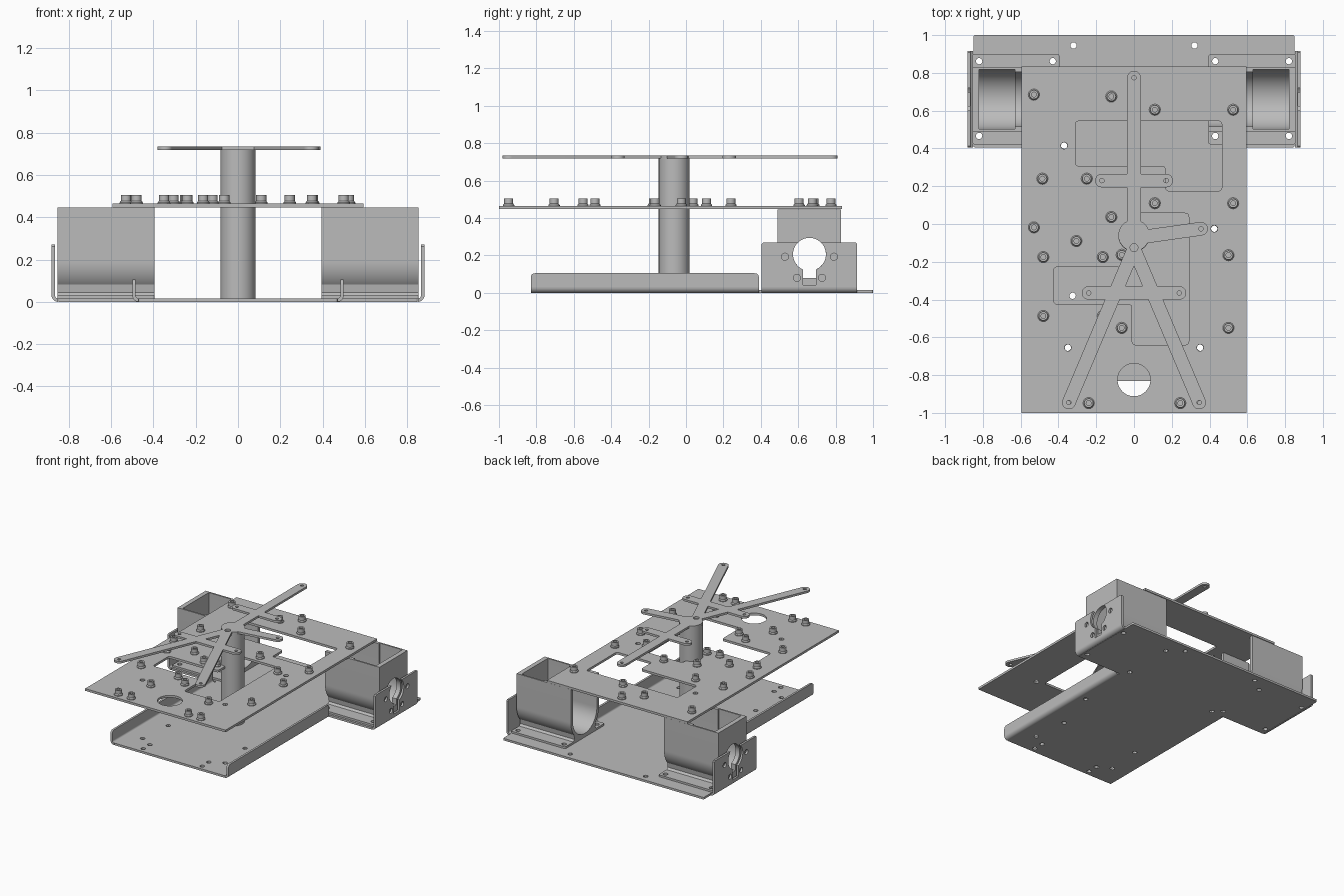
import bpy, bmesh
from math import pi, cos, sin, radians
from mathutils import Matrix, Vector

old = bpy.data.objects.get("Cube")
if old:
    bpy.data.objects.remove(old, do_unlink=True)

GREY = (0.5, 0.5, 0.5, 1)
metal = bpy.data.materials.new("plain_grey_metal")
metal.diffuse_color = GREY
metal.use_nodes = True
metal.node_tree.nodes["Principled BSDF"].inputs["Base Color"].default_value = GREY

# Profile planes: flat (xy), side (yz, thickness along x), front (xz, thickness along y)
FLAT = Matrix.Identity(4)
SIDE = Matrix(((0, 0, 1, 0), (1, 0, 0, 0), (0, 1, 0, 0), (0, 0, 0, 1)))
FRONT = Matrix(((1, 0, 0, 0), (0, 0, -1, 0), (0, 1, 0, 0), (0, 0, 0, 1)))


def link(name, mesh):
    ob = bpy.data.objects.new(name, mesh)
    bpy.context.collection.objects.link(ob)
    return ob


def finish(mesh):
    bm = bmesh.new()
    bm.from_mesh(mesh)
    bmesh.ops.remove_doubles(bm, verts=bm.verts, dist=0.0001)
    bmesh.ops.recalc_face_normals(bm, faces=bm.faces)
    bm.to_mesh(mesh)
    bm.free()
    mesh.materials.clear()
    mesh.materials.append(metal)
    mesh.shade_smooth()
    mesh.set_sharp_from_angle(angle=radians(30))


def arc(cx, cy, r, a, b, n=12):
    angles = [radians(a + (b - a) * i / n) for i in range(n + 1)]
    return [(cx + r * cos(t), cy + r * sin(t)) for t in angles]


def circle(cx, cy, r, n=24):
    return arc(cx, cy, r, 0, 360, n)[:-1]


def rect(x0, y0, x1, y1):
    return [(x0, y0), (x1, y0), (x1, y1), (x0, y1)]


def rounded(points, r=0.02, n=4):
    """Round every corner of a polygon."""
    out = []
    for i, p in enumerate(points):
        p, a, b = Vector(p), Vector(points[i - 1]), Vector(points[(i + 1) % len(points)])
        a, b = p + (a - p).normalized() * r, p + (b - p).normalized() * r
        for k in range(n + 1):
            t = k / n
            out.append(tuple(a * (1 - t) ** 2 + p * 2 * t * (1 - t) + b * t * t))
    return out


def plate(name, loops, lo, hi, plane=FLAT):
    """Extrude an outline with holes between two offsets."""
    curve = bpy.data.curves.new(name, "CURVE")
    curve.dimensions = "2D"
    curve.fill_mode = "BOTH"
    curve.extrude = (hi - lo) / 2
    for loop in loops:
        s = curve.splines.new("POLY")
        s.points.add(len(loop) - 1)
        for pt, (u, v) in zip(s.points, loop):
            pt.co = (u, v, 0, 1)
        s.use_cyclic_u = True
    tmp = link(name + "_outline", curve)
    mesh = bpy.data.meshes.new_from_object(tmp)
    bpy.data.objects.remove(tmp)
    mesh.transform(plane @ Matrix.Translation((0, 0, (lo + hi) / 2)))
    finish(mesh)
    return link(name, mesh)


def lathe(name, profile, n):
    """Turn an (r, z) profile around the z axis."""
    bm = bmesh.new()
    vs = [bm.verts.new((r, 0, z)) for r, z in profile]
    es = [bm.edges.new(e) for e in zip(vs, vs[1:])]
    bmesh.ops.spin(bm, geom=vs + es, cent=(0, 0, 0), axis=(0, 0, 1),
                   angle=2 * pi, steps=n, use_merge=True)
    mesh = bpy.data.meshes.new(name)
    bm.to_mesh(mesh)
    bm.free()
    finish(mesh)
    return mesh


T = 0.016        # sheet thickness
YC = 0.66        # middle of the housings along y
ZC = 0.206       # axle height
R = 0.088        # axle opening radius
foot_holes = [(s * x, y) for s in (-1, 1) for x in (0.82, 0.43) for y in (0.466, 0.862)]

# Base sheet with its holes
right_edge = [(0.47, -0.83), (0.47, 0.405), (0.85, 0.405), (0.85, 1.0)]
outline = right_edge + [(-x, y) for x, y in reversed(right_edge)]
through = [(-0.37, 0.415), (-0.35, -0.655), (0.35, -0.655), (0.425, -0.025)]
base_holes = through + [(s * x, y) for s in (-1, 1) for x, y in
                        ((0.32, 0.945), (0.25, -0.79), (0.25, -0.71), (0.325, -0.38))]
plate("base_plate", [rounded(outline, 0.01)] + [circle(x, y, 0.017, 12) for x, y in base_holes + foot_holes],
      0, T)

# Housing cross-sections
outer = arc(YC, 0.19, 0.17, 0, -40) + [(YC + 0.125, 0.045), (YC + 0.14, 0.03), (YC + 0.14, T)]
outer = [(YC + 0.17, 0.445)] + outer
shell = outer + [(2 * YC - y, z) for y, z in reversed(outer)]


def channel(r):
    inner = [(YC - r, 0.445)] + arc(YC, 0.19, r, 180, 360, 24) + [(YC + r, 0.445)]
    return shell + inner


def keyhole(start, end, bottom):
    """Axle opening with a square notch below."""
    return (arc(YC, ZC, R, start, -66, 20) + [(YC + 0.035, bottom), (YC - 0.035, bottom)]
            + arc(YC, ZC, R, 246, end, 20))


ears = [(YC - 0.255, 0.03), (YC + 0.255, 0.03), (YC + 0.255, 0.262), (YC + 0.247, 0.27)]
ears += keyhole(46.7, 133.3, 0.043) + [(YC - 0.247, 0.27), (YC - 0.255, 0.262)]
ear_holes = [circle(YC + s * d, z, 0.019, 16) for s in (-1, 1) for d, z in ((0.131, 0.193), (0.067, 0.08))]
lip = rounded(rect(-0.83, 0.0, 0.39, 0.105), 0.025)
lip = [(y, max(z, 0.03)) for y, z in lip]


def span(s, a, b):
    return sorted((s * a, s * b))


for s, side in ((1, "left"), (-1, "right")):
    # Bent edges of the base
    for name, x, y0, y1 in (("low_bend", 0.5, -0.83, 0.39), ("tall_bend", 0.882, 0.405, 0.915)):
        bend = arc(x - 0.03, 0.03, 0.03, -90, 0, 8) + arc(x - 0.03, 0.03, 0.03 - T, 0, -90, 8)
        plate(f"{name}_{side}", [[(s * u, v) for u, v in bend]], -y1, -y0, FRONT)
    plate(f"low_flange_{side}", [lip], *span(s, 0.5 - T, 0.5), SIDE)
    plate(f"axle_flange_{side}", [ears] + ear_holes, *span(s, 0.882 - T, 0.882), SIDE)
    # Motor housing: channel, thicker inner section, end wall, feet
    plate(f"housing_channel_{side}", [channel(0.158)], *span(s, 0.63, 0.82), SIDE)
    plate(f"housing_collar_{side}", [channel(0.145)], *span(s, 0.395, 0.63), SIDE)
    plate(f"housing_end_wall_{side}", [shell, keyhole(90, 90, 0.08)[:-1]], *span(s, 0.82, 0.855), SIDE)
    for d, where in ((-1, "front"), (1, "back")):
        y0, y1 = sorted((YC + d * 0.13, YC + d * 0.238))
        x0, x1 = span(s, 0.395, 0.855)
        holes = [circle(x, y, 0.017, 12) for x, y in foot_holes if x0 < x < x1 and y0 < y < y1]
        plate(f"housing_foot_{where}_{side}", [rounded(rect(x0, y0, x1, y1), 0.01)] + holes, T, 0.031)

# Upper deck with stepped cutouts
back_cut = [(-0.31, 0.545), (-0.31, 0.307), (0.167, 0.307), (0.167, 0.175), (0.465, 0.175), (0.465, 0.545)]
front_cut = [(-0.425, -0.228), (-0.425, -0.424), (-0.01, -0.424), (-0.01, -0.64),
             (0.29, -0.64), (0.29, 0.057), (-0.01, 0.057), (-0.01, -0.228)]
plate("upper_deck", [rect(-0.595, -1, 0.595, 0.833), rounded(back_cut), rounded(front_cut),
                     circle(0, -0.825, 0.087, 40)] + [circle(x, y, 0.018, 12) for x, y in through],
      0.447, 0.464)

# Socket screws on the deck
screw = lathe("deck_screw", [(0, 0), (0.03, 0), (0.03, 0.007), (0.024, 0.014), (0.024, 0.042),
                             (0.013, 0.042), (0.013, 0.022), (0, 0.022)], 16)
spots = [(-0.53, 0.685), (-0.12, 0.675), (0.11, 0.605), (0.525, 0.605), (-0.485, 0.24), (-0.25, 0.24),
         (0.525, 0.11), (0.11, 0.11), (-0.12, 0.037), (-0.53, -0.018), (-0.305, -0.09), (-0.48, -0.175),
         (-0.165, -0.175), (-0.065, -0.163), (0.5, -0.165), (-0.48, -0.487), (-0.165, -0.487),
         (-0.065, -0.55), (0.5, -0.55), (-0.24, -0.948), (0.245, -0.948), (-0.35, -0.948),
         (0.35, -0.948), (-0.245, -0.705), (0.245, -0.705), (0, 0.775), (0.355, -0.025)]
for i, (x, y) in enumerate(spots):
    link(f"deck_screw_{i + 1}", screw).location = (x, y, 0.463)

# Centre post
post = lathe("centre_post", [(0, T), (0.083, T), (0.083, 0.72), (0, 0.72)], 48)
link("centre_post", post).location = (0, -0.063, 0)


# Top spider: rounded bars merged into one sheet
def bar(a, b, r=0.036):
    a, b = Vector(a), Vector(b)
    t = Vector((1, 0)).angle_signed(b - a) * -180 / pi
    return arc(*b, r, t - 90, t + 90) + arc(*a, r, t + 90, t + 270)


tips = [(0, 0.775), (-0.17, 0.23), (0.17, 0.23), (0.355, -0.025), (-0.24, -0.365), (0.24, -0.365),
        (-0.345, -0.945), (0.345, -0.945)]
bars = [bar((0, -0.06), tips[0]), bar(tips[1], tips[2]), bar((0, -0.075), tips[3]),
        bar(tips[4], tips[5]), bar((0, -0.13), tips[6]), bar((0, -0.13), tips[7])]
spider = plate("top_spider", [circle(0, -0.06, 0.083, 40)], 0.719, 0.735)
helpers = []


def boolean(tool, operation):
    tool.hide_render = True
    helpers.append(tool)
    m = spider.modifiers.new(operation.lower(), "BOOLEAN")
    m.operation, m.solver, m.object = operation, "EXACT", tool


for b in bars:
    boolean(plate("bar_helper", [b], 0.719, 0.735), "UNION")
for x, y in tips:
    boolean(plate("hole_helper", [circle(x, y, 0.012, 12)], 0.7, 0.75), "DIFFERENCE")
boolean(plate("hole_helper", [circle(0, -0.125, 0.021, 16)], 0.7205, 0.75), "DIFFERENCE")
merged = bpy.data.meshes.new_from_object(spider.evaluated_get(bpy.context.evaluated_depsgraph_get()))
spider.modifiers.clear()
spider.data = merged
finish(merged)
for h in helpers:
    bpy.data.objects.remove(h, do_unlink=True)
